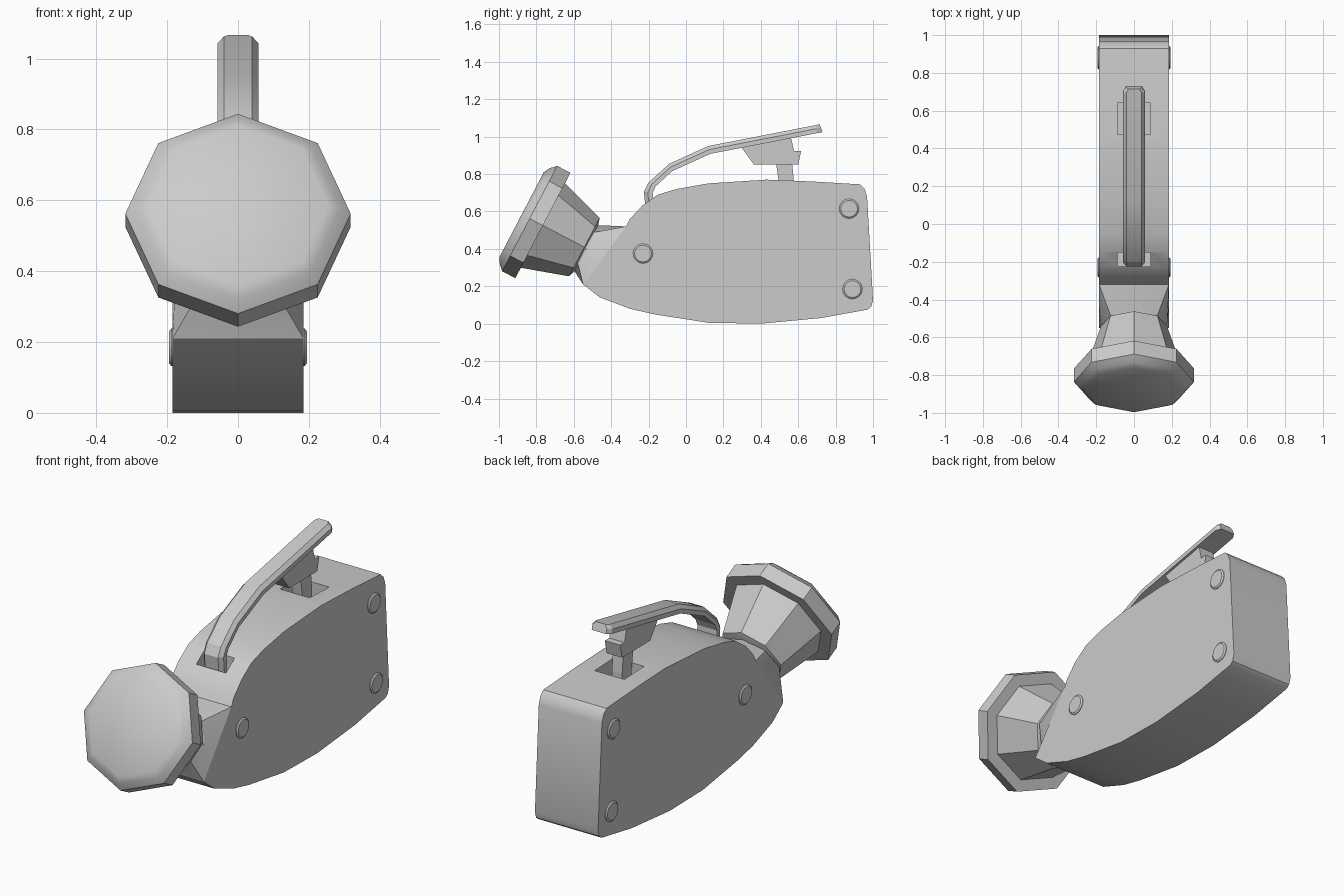
import bpy, bmesh, math
from mathutils import Vector

if "Cube" in bpy.data.objects:
    bpy.data.objects.remove(bpy.data.objects["Cube"])


def finish(name, bm, angle=30):
    bmesh.ops.recalc_face_normals(bm, faces=bm.faces)
    mesh = bpy.data.meshes.new(name)
    bm.to_mesh(mesh)
    bm.free()
    ob = bpy.data.objects.new(name, mesh)
    bpy.context.collection.objects.link(ob)
    bpy.ops.object.select_all(action='DESELECT')
    ob.select_set(True)
    bpy.context.view_layer.objects.active = ob
    if angle:
        bpy.ops.object.shade_smooth_by_angle(angle=math.radians(angle))
    return ob


def loft(name, rings, angle=30):
    """Skin a list of equal-length point rings and cap both ends."""
    bm = bmesh.new()
    vs = [[bm.verts.new(p) for p in ring] for ring in rings]
    n = len(vs[0])
    for a, b in zip(vs, vs[1:]):
        for i in range(n):
            j = (i + 1) % n
            bm.faces.new((a[i], a[j], b[j], b[i]))
    bm.faces.new(vs[0])
    bm.faces.new(vs[-1])
    return finish(name, bm, angle)


def slab(name, profile, half, angle=30):
    """Extrude a side (y, z) profile across x."""
    return loft(name, [[(x, y, z) for y, z in profile] for x in (-half, half)], angle)


# body: side profile, with smooth curved top and belly
body = slab("body", [
    (-.55, .21), (-.46, .14), (-.3, .08), (-.17, .05), (.12, .005), (.4, 0),
    (.72, .03), (.97, .075), (.99, .09), (1, .125), (.968, .68), (.955, .72),
    (.93, .745), (.68, .76), (.43, .77), (.12, .75), (-.05, .72), (-.15, .69),
    (-.235, .63), (-.3, .56), (-.32, .52)], .185)

# pockets in the top for the lever foot and the stem
for x, y0, y1, z0, z1 in ((.087, -.225, -.152, .58, .9), (.087, .475, .64, .66, .9)):
    cutter = slab("pocket_cutter", [(y0, z0), (y1, z0), (y1, z1), (y0, z1)], x, 0)
    cutter.hide_render = True
    mod = body.modifiers.new("pocket", 'BOOLEAN')
    mod.object = cutter
    mod.solver = 'EXACT'
    bpy.context.view_layer.objects.active = body
    bpy.ops.object.modifier_apply(modifier=mod.name)
    bpy.data.objects.remove(cutter)

# tilted axis shared by the head and the neck opening
centre = Vector((0, -.765, .525))
axis = Vector((0, -.886, .463))
up = Vector((0, .463, .886))


def octagon(t, r, stretch=1):
    return [centre + axis * t + up * (r * math.cos(k * math.pi / 4))
            + Vector((r * stretch * math.sin(k * math.pi / 4), 0, 0)) for k in range(8)]


# neck: rectangular body end blending into the head opening
w, top, mid, low = .185, (-.32, .52), (-.435, .365), (-.55, .21)
base = [(0, *top), (w, *top), (w, *mid), (w, *low),
        (0, *low), (-w, *low), (-w, *mid), (-w, *top)]
loft("neck", [base, octagon(-.265, .14, 1.25), octagon(-.23, .12)])

# eight-sided flared head with rim and front plate
loft("head", [octagon(t, r) for t, r in (
    (-.262, .14), (-.25, .176), (0, .255), (0, .318), (.08, .318),
    (.11, .288), (.128, .255))], 35)

# lever: chamfered bar along a bent path (upper point, lower point, width scale)
stations = [
    ((-.215, .6), (-.172, .6), 1), ((-.225, .705), (-.178, .70), 1),
    ((-.2, .755), (-.162, .735), 1), ((-.09, .855), (-.075, .815), 1),
    ((.12, .95), (.13, .908), 1), ((.695, 1.062), (.703, 1.019), 1),
    ((.715, 1.066), (.73, 1.024), .72)]
rings = []
for u, l, s in stations:
    u, l = Vector(u), Vector(l)
    m = u.lerp(l, .45)
    rings.append([(x * s, p.x, p.y) for x, p in (
        (-.058, l), (.058, l), (.058, m), (.04, u), (-.04, u), (-.058, m))])
loft("lever", rings, 20)

# bracket under the lever and the stem reaching into the pocket
slab("lever_bracket", [(.294, .945), (.364, .85), (.6, .85), (.615, .922),
                       (.578, .922), (.56, 1.0)], .045, 0)
slab("lever_stem", [(.48, .87), (.497, .75), (.497, .655), (.578, .655),
                    (.578, .75), (.566, .87)], .03, 0)

# domed rivets on both sides
for side in (-1, 1):
    for y, z in ((.872, .615), (.89, .185), (-.23, .375)):
        loft("rivet", [[(side * x, y + r * math.cos(k * math.pi / 8),
                         z + r * math.sin(k * math.pi / 8)) for k in range(16)]
                       for x, r in ((.17, .053), (.188, .053), (.194, .045))], 30)
